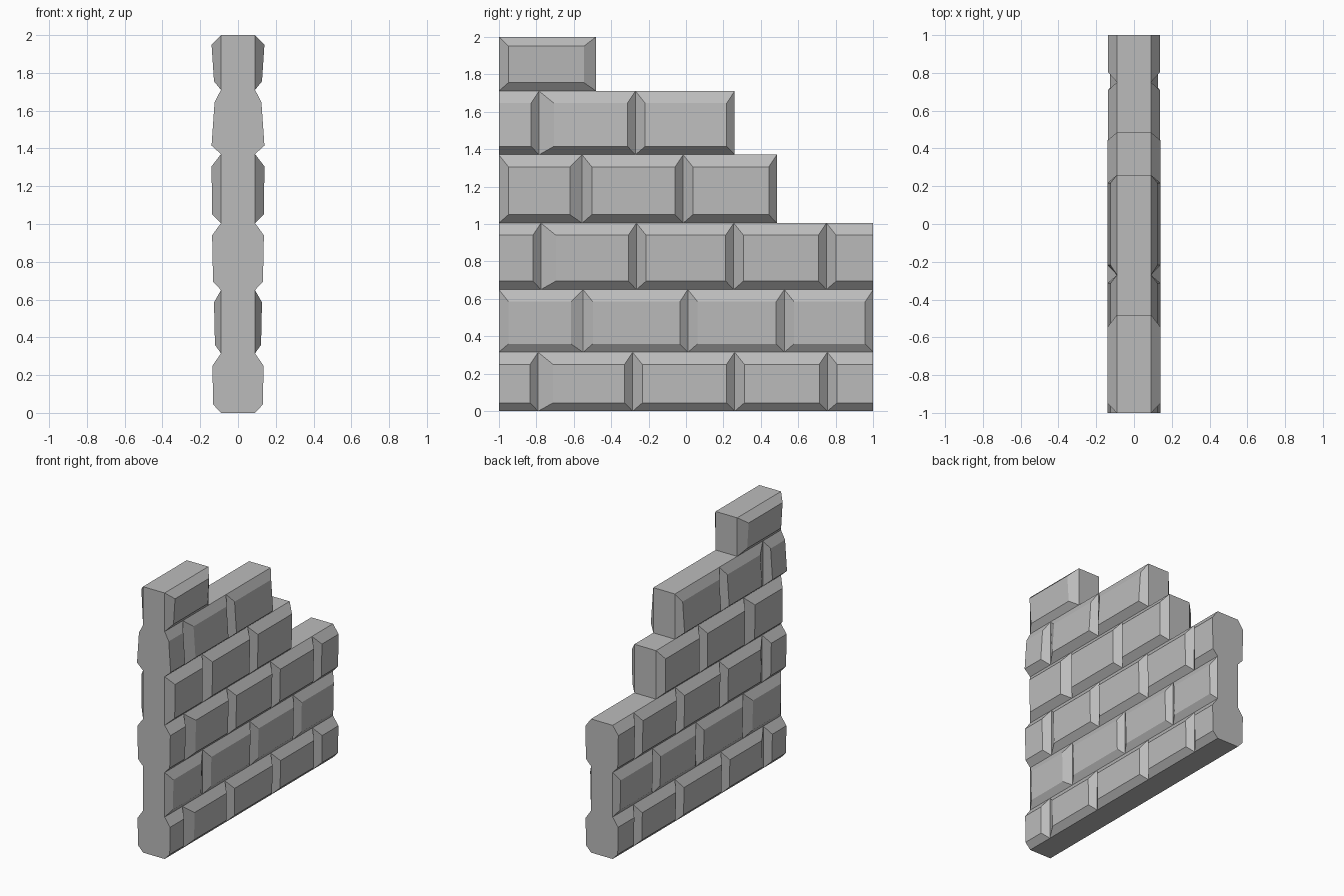
import bpy, bmesh

if "Cube" in bpy.data.objects:
    bpy.data.objects.remove(bpy.data.objects["Cube"])

CORE = 0.09  # half thickness of the wall at the mortar joints

stone = bpy.data.materials.new("grey stone")
stone.diffuse_color = (0.5, 0.5, 0.5, 1)
stone.use_nodes = True
stone.node_tree.nodes["Principled BSDF"].inputs["Base Color"].default_value = stone.diffuse_color

# Each course: top z, face depth at its bottom and top, brick joints along y
COURSES = [
    (0.315, 0.132, 0.135, (-1, -0.79, -0.285, 0.26, 0.755, 1)),
    (0.65, 0.122, 0.127, (-1, -0.55, 0.01, 0.525, 1)),
    (1.005, 0.132, 0.137, (-1, -0.775, -0.265, 0.255, 0.75, 1)),
    (1.37, 0.137, 0.14, (-1, -0.555, -0.015, 0.485)),
    (1.71, 0.14, 0.124, (-1, -0.785, -0.27, 0.26)),
    (2.0, 0.127, 0.14, (-1, -0.48)),
]


def finish(bm, name):
    mesh = bpy.data.meshes.new(name)
    bm.to_mesh(mesh)
    bm.free()
    mesh.materials.append(stone)
    bpy.context.collection.objects.link(bpy.data.objects.new(name, mesh))


def rectangle(bm, x0, x1, ya, yb, za, zb):
    """Four corners, with x changing from the bottom edge to the top edge."""
    corners = ((x0, ya, za), (x0, yb, za), (x1, yb, zb), (x1, ya, zb))
    return [bm.verts.new(c) for c in corners]


# Stepped wall core, one outline extruded through the thickness
outline = [(-1, 0)]
z0 = 0
for z1, _, _, joints in COURSES:
    for point in ((joints[-1], z0), (joints[-1], z1)):
        if point not in outline:
            outline.append(point)
    z0 = z1
outline.append((-1, z0))
bm = bmesh.new()
base = bm.faces.new([bm.verts.new((-CORE, y, z)) for y, z in outline])
ext = bmesh.ops.extrude_face_region(bm, geom=[base])
bmesh.ops.translate(bm, vec=(2 * CORE, 0, 0),
                    verts=[v for v in ext["geom"] if isinstance(v, bmesh.types.BMVert)])
bmesh.ops.recalc_face_normals(bm, faces=bm.faces)
finish(bm, "wall_core")

# Bevelled brick faces on both sides, one object per course
z0 = 0
for n, (z1, d0, d1, joints) in enumerate(COURSES):
    bm = bmesh.new()
    last = len(joints) - 2
    top_inset = 0.05 if n == 5 else 0.065
    for i in range(last + 1):
        ya, yb = joints[i], joints[i + 1]
        cut = yb - ya < 0.3  # short end bricks are cut off flush
        a = ya if cut and i == 0 else ya + (0.08 if i == 1 and n % 2 == 0 else 0.052)
        b = yb if cut and i == last else yb - (0.065 if i == 0 and n % 2 else 0.043)
        for side in (-1, 1):
            back = rectangle(bm, side * CORE, side * CORE, ya, yb, z0, z1)
            front = rectangle(bm, side * d0, side * d1, a, b, z0 + 0.045, z1 - top_inset)
            quads = [front] + [[back[k], back[(k + 1) % 4], front[(k + 1) % 4], front[k]]
                               for k in range(4)]
            for quad in quads:
                bm.faces.new(quad if side > 0 else quad[::-1])
    finish(bm, f"brick_course_{n + 1}")
    z0 = z1
